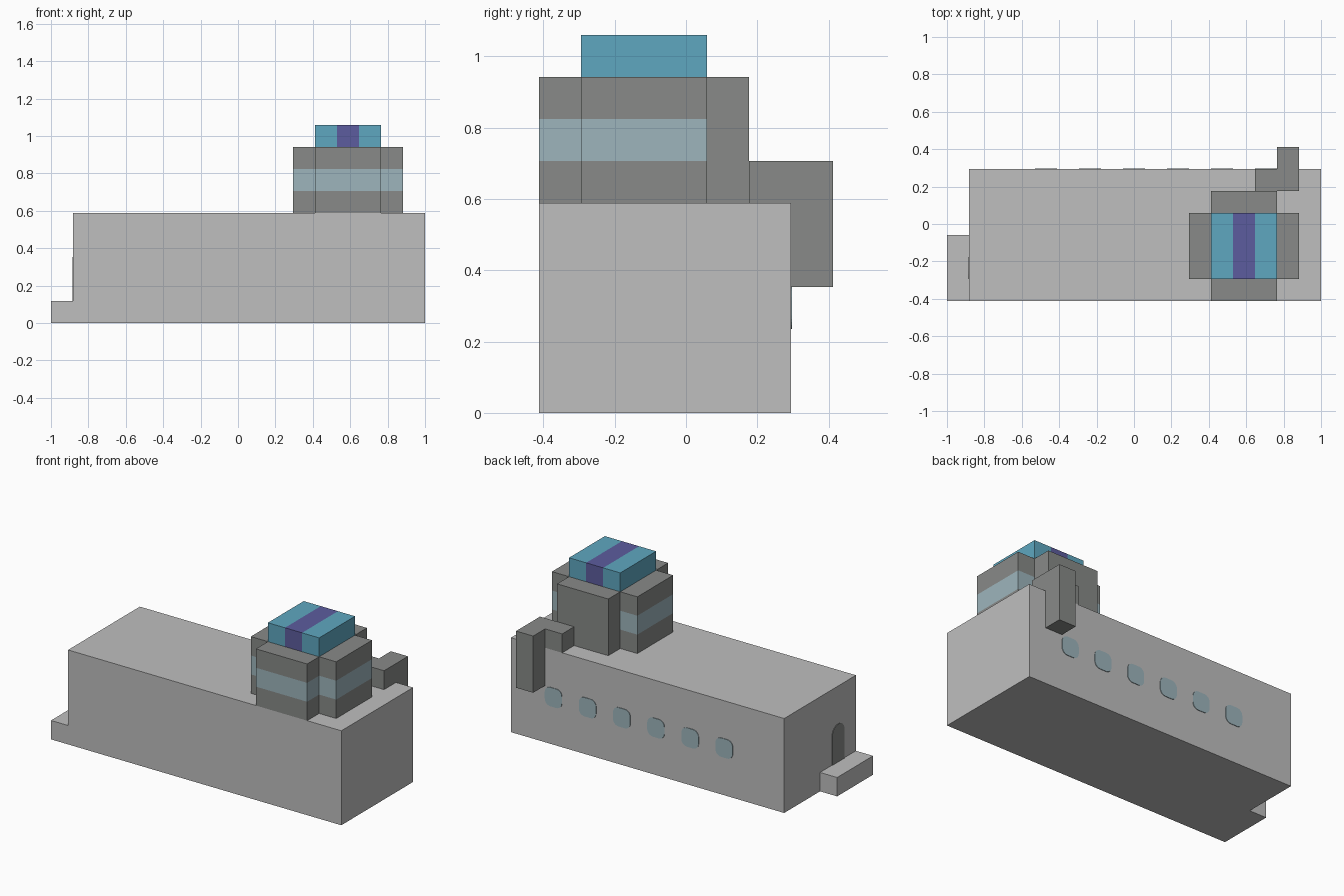
import bpy, bmesh, math
from mathutils import Vector, Matrix

if "Cube" in bpy.data.objects:
    bpy.data.objects.remove(bpy.data.objects["Cube"], do_unlink=True)

U = 2 / 17  # one block of the building grid


def material(name, rgb):
    m = bpy.data.materials.new(name)
    m.use_nodes = True
    m.diffuse_color = (*rgb, 1)
    m.node_tree.nodes["Principled BSDF"].inputs["Base Color"].default_value = (*rgb, 1)
    return m


light_grey = material("light grey", (0.521, 0.521, 0.521))
dark_grey = material("dark grey", (0.246, 0.254, 0.246))
pale_blue = material("pale blue glass", (0.337, 0.462, 0.503))
blue = material("blue", (0.114, 0.386, 0.527))
purple = material("purple", (0.107, 0.107, 0.342))


def prism(name, outline, low, high, mats, cuts=(), rule=None, turn=None):
    """Extrude an outline in blocks, cut it by planes, colour its faces by a rule."""
    bm = bmesh.new()
    base = bm.faces.new([bm.verts.new((x, y, low)) for x, y in outline])
    grown = bmesh.ops.extrude_face_region(bm, geom=[base])["geom"]
    bmesh.ops.translate(bm, vec=(0, 0, high - low),
                        verts=[v for v in grown if isinstance(v, bmesh.types.BMVert)])
    for axis, value in cuts:
        normal = Vector((axis == "x", axis == "y", axis == "z"))
        bmesh.ops.bisect_plane(bm, geom=bm.verts[:] + bm.edges[:] + bm.faces[:],
                               plane_co=normal * value, plane_no=normal)
    bmesh.ops.recalc_face_normals(bm, faces=bm.faces)
    if rule:
        for f in bm.faces:
            f.material_index = int(rule(f.calc_center_median(), f.normal))
    bmesh.ops.transform(bm, matrix=Matrix.Scale(U, 4) @ (turn or Matrix()), verts=bm.verts)
    mesh = bpy.data.meshes.new(name)
    bm.to_mesh(mesh)
    bm.free()
    for m in mats:
        mesh.materials.append(m)
    obj = bpy.data.objects.new(name, mesh)
    bpy.context.collection.objects.link(obj)
    return obj


def rect(x0, x1, y0, y1):
    return [(x0, y0), (x1, y0), (x1, y1), (x0, y1)]


def rounded(half_w, half_h, top_r, bottom_r):
    """Outline with rounded corners, anticlockwise from the upper right."""
    pts = []
    for k, (sx, sy) in enumerate([(1, 1), (-1, 1), (-1, -1), (1, -1)]):
        r = top_r if sy > 0 else bottom_r
        steps = 6 if r else 0
        for i in range(steps + 1):
            a = math.pi / 2 * (k + i / max(steps, 1))
            pts.append((sx * (half_w - r) + r * math.cos(a),
                        sy * (half_h - r) + r * math.sin(a)))
    return pts


# Main building and entrance step
prism("main_building", rect(-7.5, 8.5, -3.5, 2.5), 0, 5, [light_grey])
prism("entrance_step", rect(-8.5, -7.5, -3.5, -0.5), 0, 1, [light_grey])

# Cross-shaped tower with a glass band everywhere but on the back arm
cross = [(3.5, -3.5), (6.5, -3.5), (6.5, -2.5), (7.5, -2.5), (7.5, 0.5), (6.5, 0.5),
         (6.5, 1.5), (3.5, 1.5), (3.5, 0.5), (2.5, 0.5), (2.5, -2.5), (3.5, -2.5)]
prism("tower", cross, 5, 8, [dark_grey, pale_blue], [("z", 6), ("z", 7)],
      lambda c, n: abs(n.z) < 0.5 and 6 < c.z < 7 and c.y < 0.6)

# Tower cap with a centre stripe
prism("tower_cap", rect(3.5, 6.5, -2.5, 0.5), 8, 9, [blue, purple],
      [("x", 4.5), ("x", 5.5)], lambda c, n: abs(c.x - 5) < 0.4)

# Duct running off the roof and down the back wall
prism("roof_duct", rect(5.5, 7.5, 1.5, 2.5), 5, 6, [dark_grey])
prism("wall_duct", rect(6.5, 7.5, 2.5, 3.5), 3, 6, [dark_grey])

# Row of rounded windows on the back wall
upright = Matrix.Rotation(math.pi / 2, 4, "X")
face_back = Matrix.Rotation(math.pi, 4, "Z") @ upright
for i in range(6):
    place = Matrix.Translation((6 - 2 * i, 2.5, 2.5)) @ face_back
    prism(f"back_window_{i + 1}", rounded(0.5, 0.5, 0.32, 0.32), -0.02, 0.03,
          [pale_blue], turn=place)

# Arched door above the step
face_side = Matrix.Rotation(-math.pi / 2, 4, "Z") @ upright
prism("arched_door", rounded(0.5, 1, 0.45, 0), -0.02, 0.03, [dark_grey],
      turn=Matrix.Translation((-7.5, -2, 2)) @ face_side)
